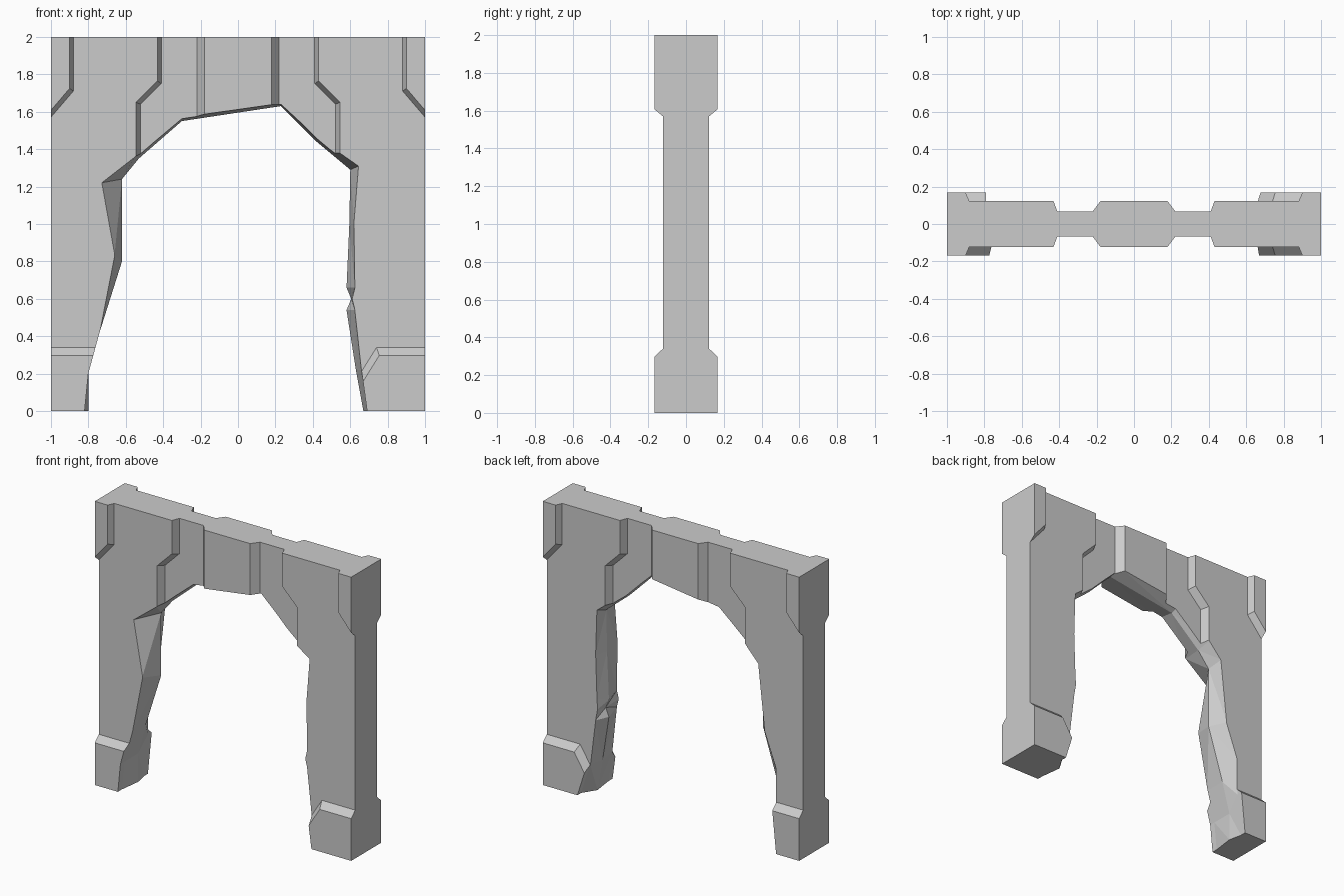
import bpy, bmesh

if "Cube" in bpy.data.objects:
    bpy.data.objects.remove(bpy.data.objects["Cube"])


def mesh_object(name, bm):
    bm.normal_update()
    bmesh.ops.recalc_face_normals(bm, faces=bm.faces[:])
    if bm.calc_volume(signed=True) < 0:
        bmesh.ops.reverse_faces(bm, faces=bm.faces[:])
    me = bpy.data.meshes.new(name)
    bm.to_mesh(me)
    bm.free()
    ob = bpy.data.objects.new(name, me)
    bpy.context.collection.objects.link(ob)
    return ob


def loft(name, layers):
    """Solid through matching (x, z) outlines, each given with its y."""
    bm = bmesh.new()
    rings = [[bm.verts.new((x, y, z)) for x, z in pts] for y, pts in layers]
    n = len(rings[0])
    for a, b in zip(rings, rings[1:]):
        for i in range(n):
            bm.faces.new((a[i], a[(i + 1) % n], b[(i + 1) % n], b[i]))
    bm.faces.new(rings[0])
    bm.faces.new(rings[-1])
    bm.normal_update()
    bmesh.ops.triangulate(bm, faces=bm.faces[:])
    return mesh_object(name, bm)


def hull(name, pts):
    bm = bmesh.new()
    for p in pts:
        bm.verts.new(p)
    bmesh.ops.convex_hull(bm, input=bm.verts[:])
    bmesh.ops.delete(bm, geom=[v for v in bm.verts if not v.link_faces], context='VERTS')
    return mesh_object(name, bm)


def volume(me):
    bm = bmesh.new()
    bm.from_mesh(me)
    vol = bm.calc_volume(signed=True)
    bm.free()
    return vol


def cut(target, cutter):
    """Subtract the cutter, keeping the first solver result that is sound."""
    cutter.hide_render = True
    before = volume(target.data)
    mod = target.modifiers.new("cut", 'BOOLEAN')
    mod.operation = 'DIFFERENCE'
    mod.object = cutter
    result = None
    for solver in ('EXACT', 'MANIFOLD', 'FLOAT'):
        mod.solver = solver
        bpy.context.view_layer.update()
        deps = bpy.context.evaluated_depsgraph_get()
        me = bpy.data.meshes.new_from_object(target.evaluated_get(deps))
        if 0.2 * before < volume(me) < 1.001 * before:
            result = me
            break
    target.modifiers.clear()
    if result:
        target.data = result
    bpy.data.objects.remove(cutter)


def bevel_cut(target, y_in, inner, y_out, outer):
    """Cut a sloped-edge recess into both the front and the back."""
    k = (0.25 - y_in) / (y_out - y_in)
    far = [(a + (c - a) * k, b + (d - b) * k)
           for (a, b), (c, d) in zip(inner, outer)]
    for s in (-1, 1):
        cut(target, loft("recess_cutter", [(s * y_in, inner), (s * 0.25, far)]))


# Full-thickness block
bm = bmesh.new()
bmesh.ops.create_cube(bm, size=1)
for v in bm.verts:
    v.co = (v.co.x * 2, v.co.y * 0.335, v.co.z * 2 + 1)
wall = mesh_object("broken_wall_arch", bm)

# Recessed wall face, leaving top corner pads and plinths
face_in = [(0.88, 2.2), (0.88, 1.71), (1.12, 1.43), (1.12, 0.34), (0.74, 0.34),
           (0.60, 0.115), (-0.5, 0.1), (-0.5, 0.34), (-1.12, 0.34),
           (-1.12, 1.43), (-0.88, 1.71), (-0.88, 2.2)]
face_out = [(0.90, 2.2), (0.90, 1.725), (1.12, 1.468), (1.12, 0.297), (0.755, 0.297),
            (0.615, 0.075), (-0.5, 0.06), (-0.5, 0.297), (-1.12, 0.297),
            (-1.12, 1.468), (-0.90, 1.725), (-0.90, 2.2)]
bevel_cut(wall, 0.122, face_in, 0.168, face_out)

# Stepped channels either side of the central panel
chan_in = [(0.22, 2.2), (0.41, 2.2), (0.41, 1.75), (0.52, 1.64), (0.52, 1.1), (0.22, 1.1)]
chan_out = [(0.18, 2.2), (0.43, 2.2), (0.43, 1.765), (0.545, 1.65), (0.545, 1.1), (0.18, 1.1)]
for m in (-1, 1):
    bevel_cut(wall, 0.068, [(m * x, z) for x, z in chan_in],
              0.122, [(m * x, z) for x, z in chan_out])

# Ragged opening: front, middle and back outlines
front = [(-.82, -.1), (-.82, 0), (-.80, .2), (-.74, .42), (-.66, .83), (-.73, 1.22),
         (-.55, 1.36), (-.30, 1.57), (.23, 1.645), (.43, 1.46), (.645, 1.31),
         (.62, 1.0), (.625, .66), (.61, .6), (.625, .54), (.66, .22), (.69, 0), (.69, -.1)]
middle = [(-.80, -.1), (-.80, 0), (-.80, .2), (-.74, .42), (-.62, .80), (-.62, 1.24),
          (-.53, 1.35), (-.30, 1.55), (.23, 1.63), (.42, 1.44), (.60, 1.29),
          (.595, 1.0), (.58, .66), (.605, .6), (.58, .54), (.63, .22), (.67, 0), (.67, -.1)]
back = [(-.82, -.1), (-.82, 0), (-.79, .3), (-.79, .58), (-.70, .82), (-.65, 1.28),
        (-.55, 1.39), (-.31, 1.59), (.22, 1.66), (.42, 1.47), (.61, 1.32),
        (.62, 1.0), (.61, .70), (.605, .62), (.62, .54), (.66, .22), (.73, 0), (.73, -.1)]
cut(wall, loft("opening_cutter", [(-0.3, front), (-0.125, front), (0.03, middle),
                                  (0.125, back), (0.3, back)]))

# Chips broken from the front edge
cut(wall, hull("leg_chip", [(.65, 1.31, -.126), (.71, .92, -.126), (.62, .78, -.126),
                            (.60, 1.0, -.04), (.55, 1.0, -.14)]))
cut(wall, hull("crown_chip", [(.09, 1.63, -.126), (.175, 1.70, -.126), (.22, 1.69, -.07),
                              (.22, 1.60, -.03), (.15, 1.58, -.14)]))
cut(wall, hull("channel_chip", [(.225, 1.74, -.072), (.28, 1.61, -.072),
                                (.23, 1.62, -.01), (.20, 1.58, -.08)]))
